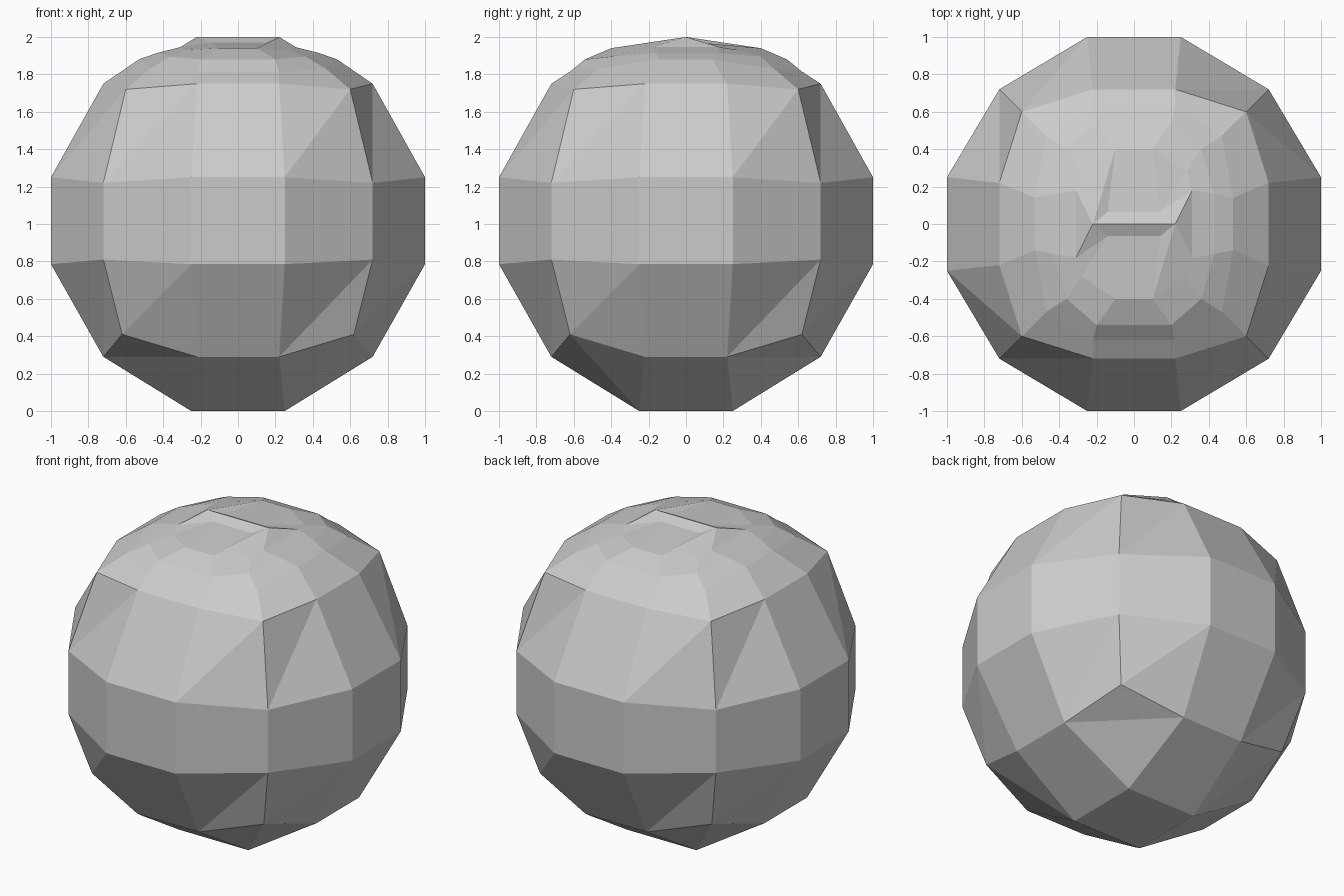
import bpy, bmesh
from mathutils import Vector

old = bpy.data.objects.get("Cube")
if old:
    bpy.data.objects.remove(old, do_unlink=True)

grey = bpy.data.materials.new("light_grey")
grey.use_nodes = True
COLOUR = (0.6, 0.6, 0.6, 1)
grey.diffuse_color = COLOUR
grey.node_tree.nodes["Principled BSDF"].inputs["Base Color"].default_value = COLOUR


def sign(v):
    return 1 if v > 0 else -1


def rounded(co):
    """Move a point of the divided cube onto the faceted ball."""
    s = [sign(c) for c in co]
    outer = [abs(c) > 0.9 for c in co]
    n = sum(outer)
    if n == 3:
        r = 0.6 if s[2] > 0 else 0.62
        return Vector((r * s[0], r * s[1], 1.72 if s[2] > 0 else 0.41))
    far, near = (1.0, 0.25) if n == 1 else (0.72, 0.22)
    x, y = (s[i] * (far if outer[i] else near) for i in (0, 1))
    if outer[2]:
        z = (1.75 if s[2] > 0 else 0.29) if n == 2 else 0.0
    elif n == 1:
        z = 1.25 if s[2] > 0 else 0.785
    else:
        z = 1.22 if s[2] > 0 else 0.81
    return Vector((x, y, z))


# Body: cube with three by three panels a side, top left open
bm = bmesh.new()
bmesh.ops.create_cube(bm, size=2)
bmesh.ops.subdivide_edges(bm, edges=bm.edges[:], cuts=2, use_grid_fill=True)
top = [f for f in bm.faces if f.normal.z > 0.9]
bmesh.ops.delete(bm, geom=top, context='FACES')

# Fold each corner panel along its own diagonal
for f in list(bm.faces):
    corner = [v for v in f.verts if min(abs(c) for c in v.co) > 0.9]
    if not corner:
        continue
    c, n = corner[0], f.normal.copy()
    if n.z < -0.9:
        through = c.co.x * c.co.y < 0
    else:
        right = Vector((0, 0, 1)).cross(n)
        through = right.dot(c.co) * c.co.z > 0
    vs = list(f.verts)
    i = vs.index(c) + (0 if through else 1)
    bmesh.utils.face_split(f, vs[i % 4], vs[(i + 2) % 4])
for v in bm.verts:
    v.co = rounded(v.co)
for v in [v for v in bm.verts if not v.link_faces]:
    bm.verts.remove(v)


# Crown: rings of twelve, each from its side, corner and end point
def ring(side, corner, end):
    quarter = [side, corner, end]
    pts = []
    for sx, sy in ((1, 1), (-1, 1), (-1, -1), (1, -1)):
        order = quarter if sx * sy > 0 else quarter[::-1]
        pts += [bm.verts.new((sx * x, sy * y, z)) for x, y, z in order]
    return pts


rings = [
    ring((0.72, 0.22, 1.75), (0.6, 0.6, 1.72), (0.22, 0.72, 1.75)),
    ring((0.53, 0.14, 1.88), (0.47, 0.47, 1.83), (0.22, 0.62, 1.815)),
    ring((0.43, 0.16, 1.915), (0.36, 0.4, 1.895), (0.2, 0.54, 1.88)),
    ring((0.31, 0.18, 1.945), (0.28, 0.28, 1.93), (0.1, 0.4, 1.94)),
]
for a, b in zip(rings, rings[1:]):
    for i in range(12):
        j = (i + 1) % 12
        bm.faces.new((a[i], a[j], b[j], b[i]))

# Ridge across the crown, the same after a half turn
tips = [bm.verts.new((x, 0, 2)) for x in (0.22, -0.22)]
inner = rings[-1]
for k, t in enumerate((1, -1)):
    p, q = tips[k], tips[1 - k]
    a, b = (bm.verts.new((t * x, t * 0.065, 1.97)) for x in (0.14, -0.14))
    s, c, e, e2, c2, s2 = (inner[(6 * k + i) % 12] for i in range(6))
    s3 = inner[(6 * k + 6) % 12]
    for face in ((p, a, b, q), (p, s, a), (a, s, c), (a, c, e), (a, e, e2, b),
                 (b, e2, q), (q, e2, c2), (q, c2, s2), (q, s2, s3)):
        bm.faces.new(face)

bmesh.ops.remove_doubles(bm, verts=bm.verts[:], dist=0.005)
bmesh.ops.recalc_face_normals(bm, faces=bm.faces[:])
mesh = bpy.data.meshes.new("faceted_ball")
bm.to_mesh(mesh)
bm.free()
mesh.materials.append(grey)
ball = bpy.data.objects.new("faceted_ball", mesh)
bpy.context.scene.collection.objects.link(ball)
